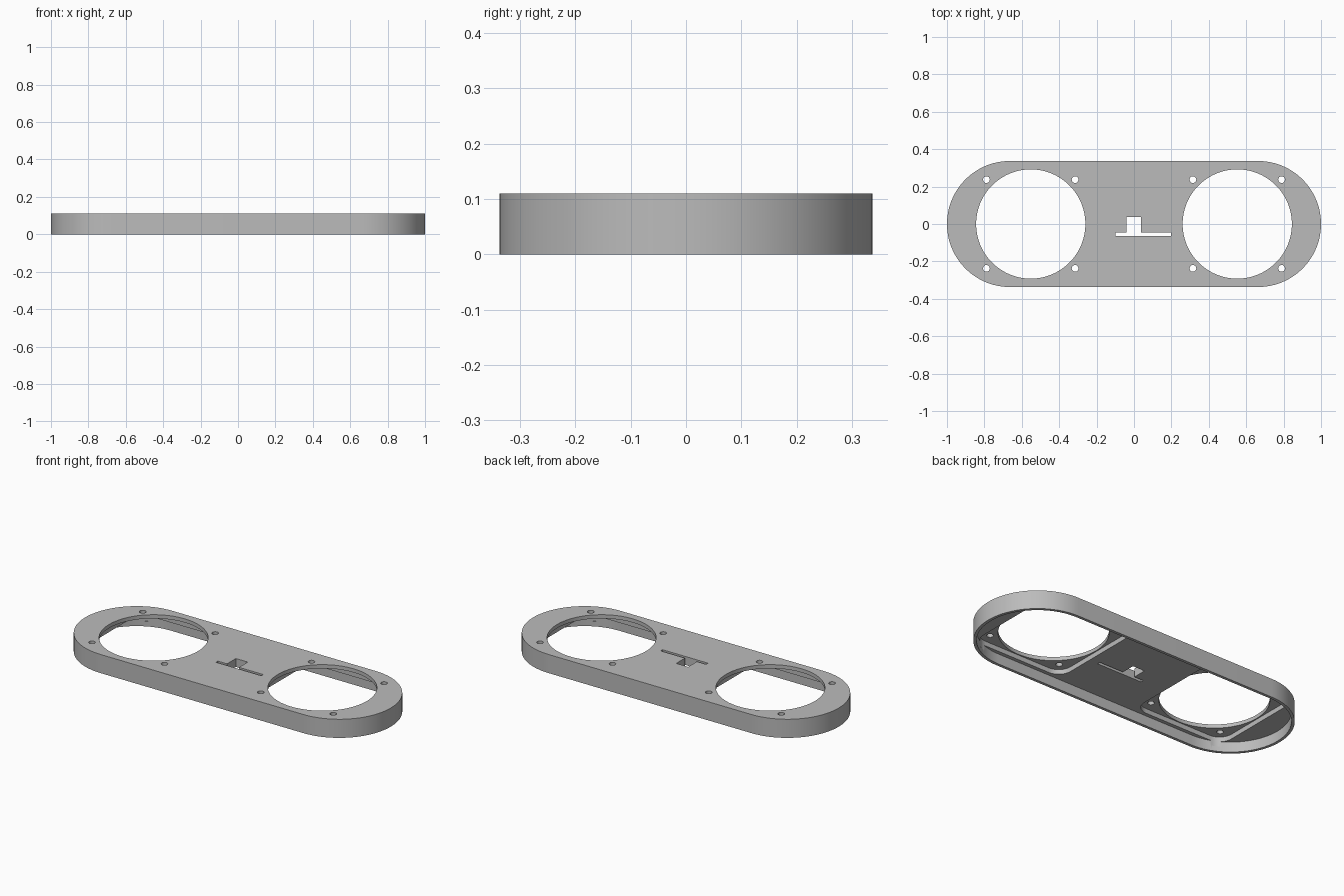
import bpy
import bmesh
from math import sin, cos, pi, radians

if "Cube" in bpy.data.objects:
    bpy.data.objects.remove(bpy.data.objects["Cube"], do_unlink=True)

HEIGHT = 0.11
HALF_WIDTH = 0.337
WALL = 0.017
PLATE_Z = 0.06       # underside of the main plate
SEAT_Z = 0.088       # underside of the plate inside the square seats
CENTRE = 0.552       # distance of each round opening from the middle
PITCH = 0.237        # screw offset from the opening centre

grey = bpy.data.materials.new("plain_grey")
grey.use_nodes = True
grey.diffuse_color = (0.5, 0.5, 0.5, 1)
grey.node_tree.nodes["Principled BSDF"].inputs["Base Color"].default_value = (0.5, 0.5, 0.5, 1)


def rounded_box(cx, cy, hx, hy, r, steps=24):
    """Outline of a rectangle with rounded corners; a circle when r = hx = hy."""
    points = []
    for i, (sx, sy) in enumerate([(1, 1), (-1, 1), (-1, -1), (1, -1)]):
        for k in range(steps + 1):
            a = (i + k / steps) * pi / 2
            points.append((cx + sx * (hx - r) + r * cos(a), cy + sy * (hy - r) + r * sin(a)))
    return points


def prism(name, outline, z0, z1):
    bm = bmesh.new()
    verts = [bm.verts.new((x, y, z0)) for x, y in outline]
    bmesh.ops.remove_doubles(bm, verts=bm.verts[:], dist=1e-5)
    face = bm.faces.new([v for v in verts if v.is_valid])
    top = bmesh.ops.extrude_face_region(bm, geom=[face])["geom"]
    bmesh.ops.translate(bm, vec=(0, 0, z1 - z0),
                        verts=[g for g in top if isinstance(g, bmesh.types.BMVert)])
    bmesh.ops.recalc_face_normals(bm, faces=bm.faces[:])
    mesh = bpy.data.meshes.new(name)
    bm.to_mesh(mesh)
    bm.free()
    mesh.materials.append(grey)
    obj = bpy.data.objects.new(name, mesh)
    bpy.context.collection.objects.link(obj)
    return obj


def cut(target, outline, z0, z1):
    cutter = prism("cutter", outline, z0, z1)
    cutter.hide_render = True
    mod = target.modifiers.new("cut", "BOOLEAN")
    mod.operation = "DIFFERENCE"
    mod.solver = "EXACT"
    mod.object = cutter
    bpy.context.view_layer.objects.active = target
    bpy.ops.object.modifier_apply(modifier=mod.name)
    bpy.data.objects.remove(cutter, do_unlink=True)


# Outer body with a hollow underside
panel = prism("mounting_panel", rounded_box(0, 0, 1, HALF_WIDTH, HALF_WIDTH), 0, HEIGHT)
inner = HALF_WIDTH - WALL
cut(panel, rounded_box(0, 0, 1 - WALL, inner, inner), -0.1, PLATE_Z)

# Square seats, round openings and screw holes on both sides
for side in (-1, 1):
    cx = side * CENTRE
    cut(panel, rounded_box(cx, 0, 0.298, 0.298, 0.08, 10), 0.03, SEAT_Z)
    cut(panel, rounded_box(cx, 0, 0.292, 0.292, 0.292), -0.1, 0.2)
    for sx in (-1, 1):
        for sy in (-1, 1):
            cut(panel, rounded_box(cx + sx * PITCH, sy * PITCH, 0.018, 0.018, 0.018, 6), -0.1, 0.2)

# T-shaped slot in the middle
slot = [(-0.1, -0.063), (0.197, -0.063), (0.197, -0.045), (0.038, -0.045),
        (0.038, 0.037), (-0.04, 0.037), (-0.04, -0.045), (-0.1, -0.045)]
cut(panel, slot, -0.1, 0.2)

bpy.ops.object.select_all(action="DESELECT")
panel.select_set(True)
bpy.context.view_layer.objects.active = panel
bpy.ops.object.shade_smooth_by_angle(angle=radians(30))
